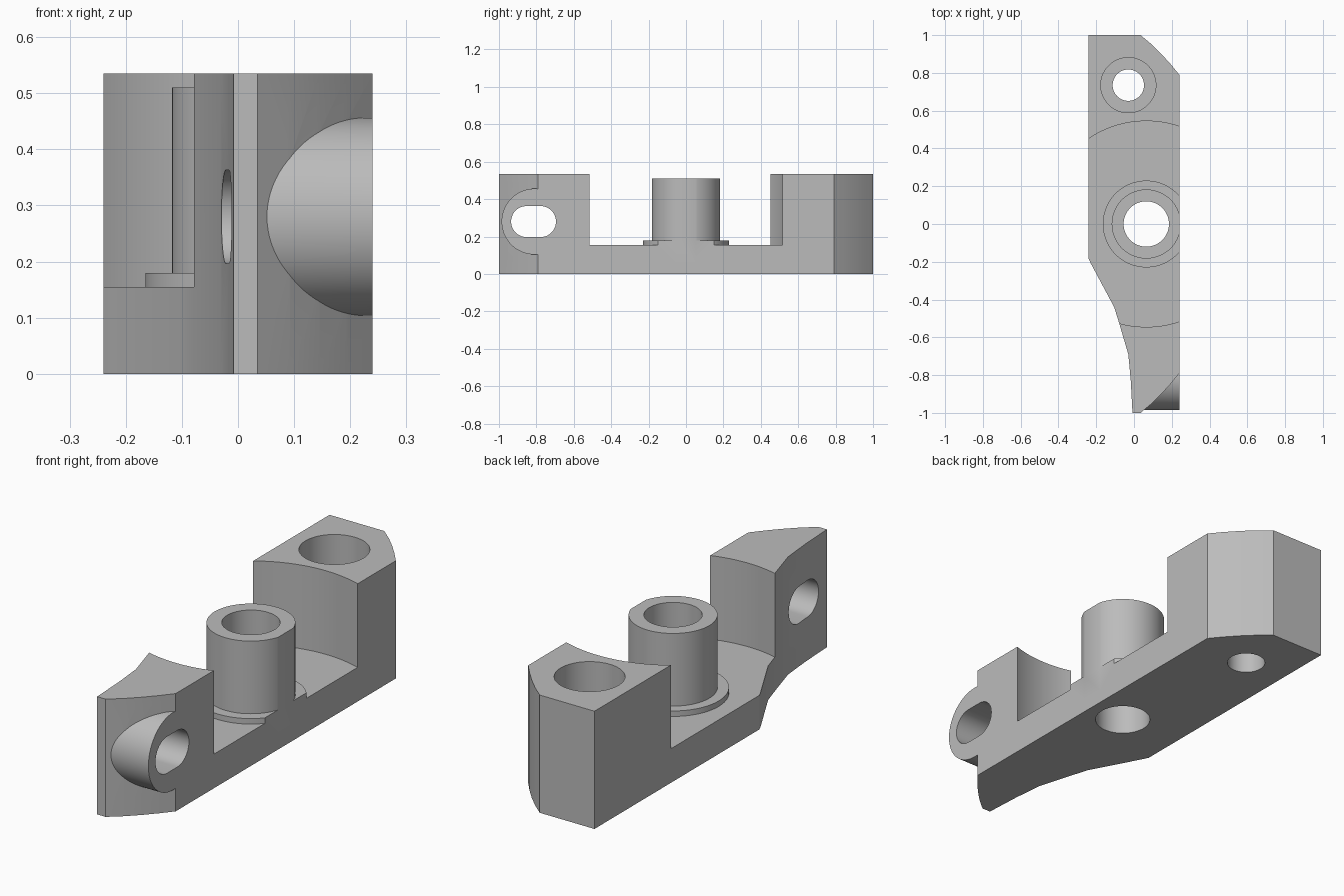
import bpy, bmesh, math
from mathutils import Matrix

cube = bpy.data.objects.get("Cube")
if cube:
    bpy.data.objects.remove(cube, do_unlink=True)

HALF_W = 0.24           # flat side of the bracket
TOP, FLOOR = 0.535, 0.155
POST = (0.065, 0)       # post axis
BOLT = (-0.03, 0.735)   # bolt hole axis
SLOT_Y, SLOT_Z = -0.815, 0.28

grey = bpy.data.materials.new("plain grey")
grey.use_nodes = True
grey.diffuse_color = (0.5, 0.5, 0.5, 1)
grey.node_tree.nodes["Principled BSDF"].inputs["Base Color"].default_value = (0.5, 0.5, 0.5, 1)


def finish(name, bm):
    bmesh.ops.recalc_face_normals(bm, faces=bm.faces)
    mesh = bpy.data.meshes.new(name)
    bm.to_mesh(mesh)
    bm.free()
    mesh.materials.append(grey)
    obj = bpy.data.objects.new(name, mesh)
    bpy.context.collection.objects.link(obj)
    return obj


def prism(name, outline, z0, z1):
    bm = bmesh.new()
    face = bm.faces.new([bm.verts.new((x, y, z0)) for x, y in outline])
    ext = bmesh.ops.extrude_face_region(bm, geom=[face])["geom"]
    verts = [v for v in ext if isinstance(v, bmesh.types.BMVert)]
    bmesh.ops.translate(bm, verts=verts, vec=(0, 0, z1 - z0))
    return finish(name, bm)


def cylinder(name, centre, r, z0, z1, segs=96):
    ring = [(centre[0] + r * math.cos(2 * math.pi * i / segs),
             centre[1] + r * math.sin(2 * math.pi * i / segs)) for i in range(segs)]
    return prism(name, ring, z0, z1)


def lie_along_x(obj, y, z):
    # local z becomes x, local x becomes y, local y becomes z
    obj.data.transform(Matrix(((0, 0, 1, 0), (1, 0, 0, y), (0, 1, 0, z), (0, 0, 0, 1))))
    return obj


def combine(target, tool, operation):
    mod = target.modifiers.new(operation, "BOOLEAN")
    mod.operation, mod.object, mod.solver = operation, tool, "EXACT"
    bpy.context.view_layer.objects.active = target
    bpy.ops.object.modifier_apply(modifier=mod.name)
    bpy.data.objects.remove(tool, do_unlink=True)


# Body outline: bowed corners on one side, a swept curve on the other
bow = [(HALF_W, 0.79), (0.195, 0.845), (0.145, 0.9), (0.092, 0.952), (0.035, 1)]
sweep = [(-0.008, -1), (-0.017, -0.83), (-0.03, -0.69), (-0.08, -0.52),
         (-0.105, -0.44), (-0.228, -0.21), (-HALF_W, -0.185)]
outline = bow + [(-HALF_W, 1)] + sweep[::-1] + [(x, -y) for x, y in bow[::-1]]
body = prism("mounting_bracket", outline, 0, TOP)

# Round recess around the post
combine(body, cylinder("recess", POST, 0.545, FLOOR, 1, 160), "DIFFERENCE")

# Post, its collar and the side boss
combine(body, cylinder("collar", POST, 0.23, 0.06, 0.18), "UNION")
combine(body, cylinder("post", POST, 0.183, 0.04, 0.51), "UNION")
boss = lie_along_x(cylinder("slot_boss", (0, 0), 0.176, 0.02, 0.3), -0.81, SLOT_Z)
combine(body, boss, "UNION")

# Trim everything flush with the flat side
trim = prism("side_trim", [(HALF_W, -2), (1, -2), (1, 2), (HALF_W, 2)], -1, 2)
combine(body, trim, "DIFFERENCE")

# Post bore, bolt hole and counterbore
combine(body, cylinder("post_bore", POST, 0.12, -1, 2), "DIFFERENCE")
combine(body, cylinder("bolt_hole", BOLT, 0.083, -1, 2), "DIFFERENCE")
combine(body, cylinder("counterbore", BOLT, 0.146, 0.16, 2), "DIFFERENCE")

# Slot through the boss
r, half = 0.083, 0.037
slot = []
for i in range(50):
    side, step = divmod(i, 25)
    a = -math.pi / 2 + math.pi * (side + step / 24)
    slot.append((r * math.cos(a) + (-half if side else half), r * math.sin(a)))
combine(body, lie_along_x(prism("slot", slot, -1, 1), SLOT_Y, SLOT_Z), "DIFFERENCE")

# Smooth curved walls, crisp edges
bpy.ops.object.select_all(action="DESELECT")
body.select_set(True)
bpy.context.view_layer.objects.active = body
bpy.ops.object.shade_smooth_by_angle(angle=math.radians(20))
